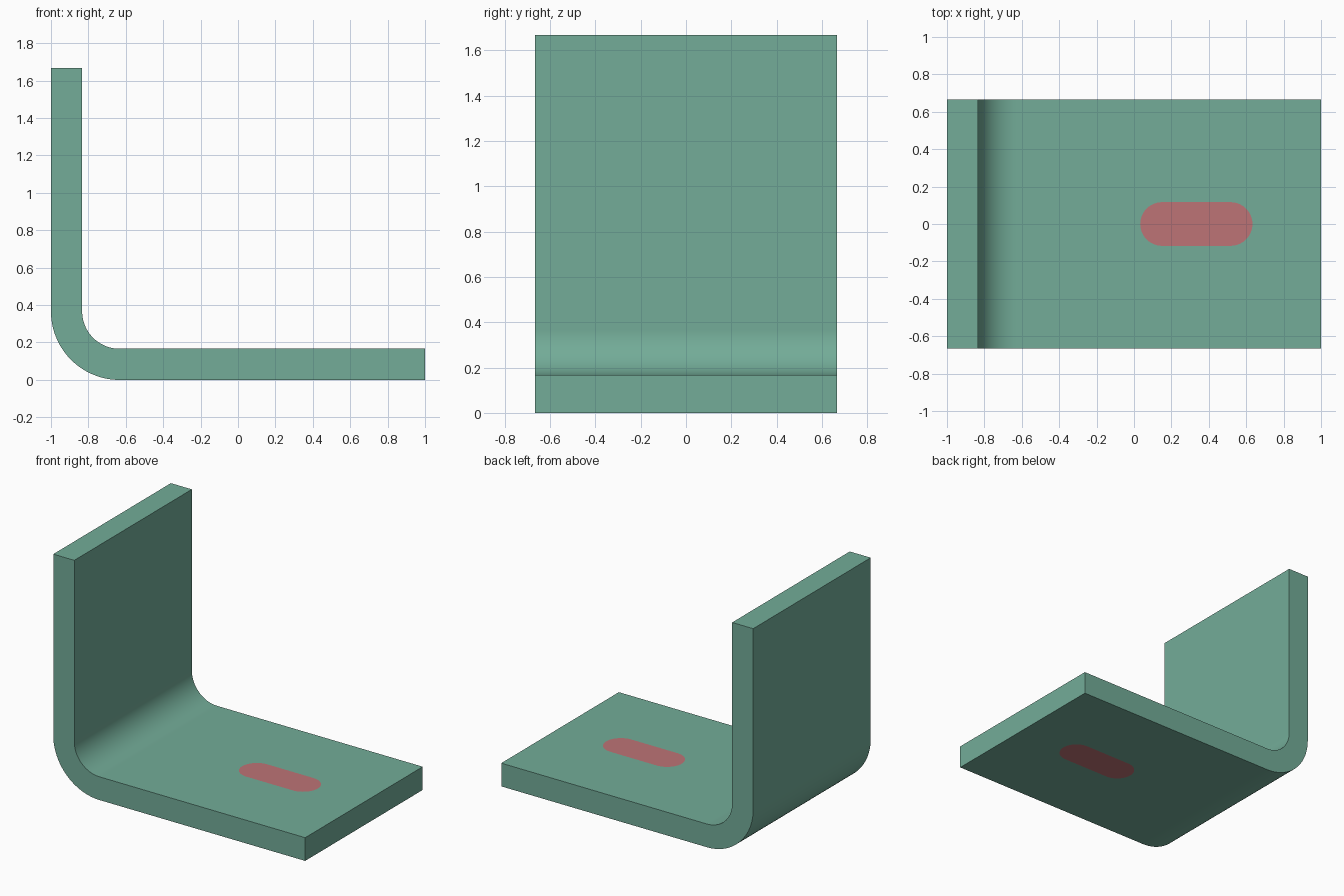
import bpy, bmesh, math

if "Cube" in bpy.data.objects:
    bpy.data.objects.remove(bpy.data.objects["Cube"])

U = 1 / 60                      # drawing unit: the bracket is 120 units long
THICK, R_IN, R_OUT = 10 * U, 12 * U, 22 * U
HALF_W, HEIGHT = 40 * U, 100 * U


def material(name, rgb):
    lin = [((c / 255 + 0.055) / 1.055) ** 2.4 for c in rgb]
    m = bpy.data.materials.new(name)
    m.diffuse_color = (*lin, 1)
    m.use_nodes = True
    m.node_tree.nodes["Principled BSDF"].inputs["Base Color"].default_value = m.diffuse_color
    return m


def arc(cx, cy, r, a0, a1, n):
    return [(cx + r * math.cos(math.radians(a0 + (a1 - a0) * i / n)),
             cy + r * math.sin(math.radians(a0 + (a1 - a0) * i / n))) for i in range(n + 1)]


def prism(name, points, offset, mat, smooth_limit):
    """Extrude a closed outline by offset; short (curved) sides are shaded smooth."""
    bm = bmesh.new()
    face = bm.faces.new([bm.verts.new(p) for p in points])
    out = bmesh.ops.extrude_face_region(bm, geom=[face], use_keep_orig=True)
    verts = [g for g in out["geom"] if isinstance(g, bmesh.types.BMVert)]
    bmesh.ops.translate(bm, verts=verts, vec=offset)
    bmesh.ops.recalc_face_normals(bm, faces=bm.faces)
    for f in bm.faces:
        f.smooth = len(f.verts) == 4 and min(e.calc_length() for e in f.edges) < smooth_limit
    me = bpy.data.meshes.new(name)
    bm.to_mesh(me)
    bm.free()
    me.materials.append(mat)
    ob = bpy.data.objects.new(name, me)
    bpy.context.collection.objects.link(ob)
    return ob


green = material("sage green", (115, 172, 152))
red = material("dusty red", (190, 116, 118))

# Bent plate: L profile with concentric bend radii
bx, bz = -1 + R_OUT, R_OUT
profile = [(1, 0), (1, THICK)]
profile += arc(bx, bz, R_IN, 270, 180, 48)
profile += [(-1 + THICK, HEIGHT), (-1, HEIGHT)]
profile += arc(bx, bz, R_OUT, 180, 270, 48)
plate = prism("bent_plate", [(x, -HALF_W, z) for x, z in profile],
              (0, 2 * HALF_W, 0), green, 0.03)

# Slot outline with round ends
r, half = 7 * U, 11 * U
outline = arc(20 * U + half, 0, r, -90, 90, 32) + arc(20 * U - half, 0, r, 90, 270, 32)

# Cut the slot through the plate, then fill it flush with the red insert
cutter = prism("slot_cutter", [(x, y, -0.1) for x, y in outline], (0, 0, THICK + 0.2), green, 0.03)
cutter.hide_render = True
cutter.hide_viewport = True
cut = plate.modifiers.new("slot", 'BOOLEAN')
cut.operation, cut.solver, cut.object = 'DIFFERENCE', 'EXACT', cutter
prism("slot_insert", [(x, y, 0) for x, y in outline], (0, 0, THICK), red, 0.03)
